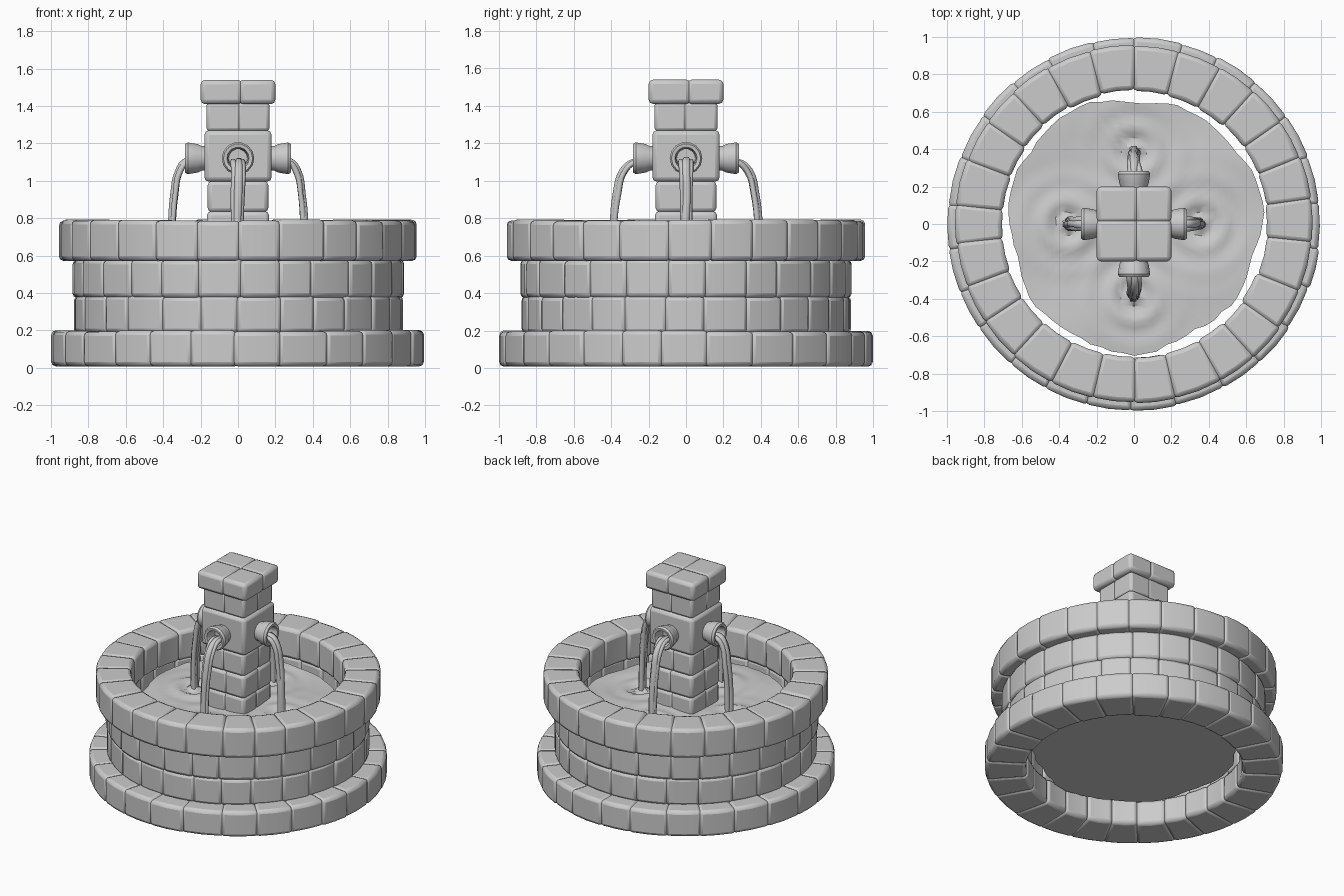
import bpy, bmesh, math, random
from mathutils import Matrix, Vector

if "Cube" in bpy.data.objects:
    bpy.data.objects.remove(bpy.data.objects["Cube"])
random.seed(4)


def finish(name, bm, bevel=0.0):
    bmesh.ops.recalc_face_normals(bm, faces=bm.faces)
    me = bpy.data.meshes.new(name)
    bm.to_mesh(me)
    bm.free()
    ob = bpy.data.objects.new(name, me)
    bpy.context.collection.objects.link(ob)
    if bevel:
        m = ob.modifiers.new("rounded", 'BEVEL')
        m.width, m.segments, m.limit_method = bevel, 2, 'ANGLE'
        m.angle_limit = math.radians(40)
    return ob


# ---- Circular courses of wedge stones (neighbours overlap slightly) ----
def stone_ring(name, count, r_in, r_out, z0, z1, turn=math.pi / 2, seg=2):
    bm = bmesh.new()
    step = math.tau / count
    cuts = [turn + i * step + random.uniform(-.1, .1) * step for i in range(count)]
    cuts[0] = turn
    cuts.append(cuts[0] + math.tau)
    for a0, a1 in zip(cuts, cuts[1:]):
        a0, a1 = a0 - .008, a1 + .008
        ro = r_out - random.uniform(0, .008)
        ri = r_in + random.uniform(-.006, .008)
        top = z1 + random.uniform(-.005, .004)
        loops = []
        for k in range(seg + 1):
            a = a0 + (a1 - a0) * k / seg
            c, s = math.cos(a), math.sin(a)
            loops.append([bm.verts.new((r * c, r * s, z)) for r, z in
                          ((ri, z0), (ro, z0), (ro, top), (ri, top))])
        for p, q in zip(loops, loops[1:]):
            for j in range(4):
                n = (j + 1) % 4
                bm.faces.new((p[j], p[n], q[n], q[j]))
        bm.faces.new(loops[0][::-1])
        bm.faces.new(loops[-1])
    return finish(name, bm, 0.024)


stone_ring("base_course", 26, .72, 1.0, .008, .198)
stone_ring("lower_wall_course", 26, .735, .885, .185, .386)
stone_ring("upper_wall_course", 26, .735, .89, .374, .58)
stone_ring("rim_course", 26, .71, .96, .572, .79)


# ---- Square pillar courses ----
def block_course(name, half, z0, z1, n=2, bevel=.018):
    bm = bmesh.new()
    split = [random.uniform(-.02, .02) for _ in range(2)] if n == 2 else []
    xs = [-half] + split[:1] + [half]
    ys = [-half] + split[1:] + [half]

    def spans(v):
        # inner joints overlap a little so the seams stay shallow
        lap = .009
        return [(a - lap * (a != -half), b + lap * (b != half)) for a, b in zip(v, v[1:])]

    for x0, x1 in spans(xs):
        for y0, y1 in spans(ys):
            m = Matrix.Translation(((x0 + x1) / 2, (y0 + y1) / 2, (z0 + z1) / 2))
            m = m @ Matrix.Diagonal((x1 - x0, y1 - y0, z1 - z0, 1))
            bmesh.ops.create_cube(bm, size=1, matrix=m)
    return finish(name, bm, bevel)


for i in range(3):
    block_course(f"pillar_course_{i + 1}", .162 + .004 * (i % 2), .508 + .162 * i, .675 + .162 * i, bevel=.022)
block_course("spout_block", .18, .995, 1.27, 1, .025)
block_course("neck_course", .168, 1.265, 1.42)
block_course("pillar_cap", .2, 1.41, 1.54, bevel=.024)


# ---- Spouts, streams and water ----
PROFILE = [(.066, .16), (.068, .195), (.078, .215), (.087, .268), (.078, .283),
           (.06, .28), (.054, .262), (.05, .2), (.001, .2)]


def spout(name, ang):
    bm = bmesh.new()
    n = 14
    rot = Matrix.Rotation(ang, 4, 'Z')
    rings = []
    for r, d in PROFILE:
        rings.append([bm.verts.new(rot @ Vector((d, r * math.cos(math.tau * k / n),
                                                 1.12 + r * math.sin(math.tau * k / n))))
                      for k in range(n)])
    for p, q in zip(rings, rings[1:]):
        for k in range(n):
            bm.faces.new((p[k], p[(k + 1) % n], q[(k + 1) % n], q[k]))
    return finish(name, bm)


def stream(name, ang, reach):
    cu = bpy.data.curves.new(name, 'CURVE')
    cu.dimensions = '3D'
    cu.bevel_depth, cu.bevel_resolution = 1.0, 1
    cu.resolution_u = 4
    cu.use_fill_caps = True
    rot = Matrix.Rotation(ang, 4, 'Z')
    path = [(.2, 1.09), (.275, 1.1), (.275 + .5 * reach, 1.05), (.275 + .78 * reach, .93),
            (.275 + .95 * reach, .75), (.275 + reach, .54)]
    for off, rad in ((0, .025), (-.022, .017), (.022, .017)):
        sp = cu.splines.new('BEZIER')
        sp.bezier_points.add(len(path) - 1)
        for k, (bp, (d, z)) in enumerate(zip(sp.bezier_points, path)):
            side = off * (1.2 - .1 * k) + random.uniform(-.005, .005)
            bp.co = rot @ Vector((d - abs(off) * .3, side, z))
            bp.radius = rad * random.uniform(.85, 1.1)
            bp.handle_left_type = bp.handle_right_type = 'AUTO'
    ob = bpy.data.objects.new(name, cu)
    bpy.context.collection.objects.link(ob)


landings = []
for side, ang, reach in (("right", 0, .085), ("back", math.pi / 2, .12),
                         ("left", math.pi, .085), ("front", -math.pi / 2, .12)):
    spout(f"{side}_spout", ang)
    stream(f"{side}_water_stream", ang, reach)
    landings.append(((.275 + reach) * math.cos(ang), (.275 + reach) * math.sin(ang)))


# Rippled body of water with an uneven edge, closed by a flat underside
def water_height(x, y):
    z = .556 + .006 * math.sin(9 * x + 3 * y) + .005 * math.sin(11 * y - 4 * x)
    for lx, ly in landings:
        d = math.hypot(x - lx, y - ly)
        z += .03 * math.cos(d * math.tau / .13) * math.exp(-d * 9)
    return z


bm = bmesh.new()
n, rows = 72, 24
center = bm.verts.new((0, 0, water_height(0, 0)))
prev = None
edge = [.675 + .014 * math.sin(3 * a + .6) + .012 * math.sin(7 * a) + random.uniform(-.008, .008)
        for a in (math.tau * k / n for k in range(n))]
for i in range(1, rows + 1):
    ring = []
    for k in range(n):
        a, r = math.tau * k / n, edge[k] * i / rows
        x, y = r * math.cos(a), r * math.sin(a)
        ring.append(bm.verts.new((x, y, water_height(x, y))))
    for k in range(n):
        m = (k + 1) % n
        bm.faces.new((center, ring[k], ring[m]) if prev is None else (prev[k], ring[k], ring[m], prev[m]))
    prev = ring
under = [bm.verts.new((v.co.x, v.co.y, .157)) for v in prev]
for k in range(n):
    m = (k + 1) % n
    bm.faces.new((prev[k], under[k], under[m], prev[m]))
bm.faces.new(under)
finish("water", bm)

# ---- Smooth shading with sharp edges kept ----
for ob in bpy.context.collection.objects:
    if ob.type == 'MESH':
        ob.select_set(True)
        bpy.context.view_layer.objects.active = ob
bpy.ops.object.shade_smooth_by_angle(angle=math.radians(35))
